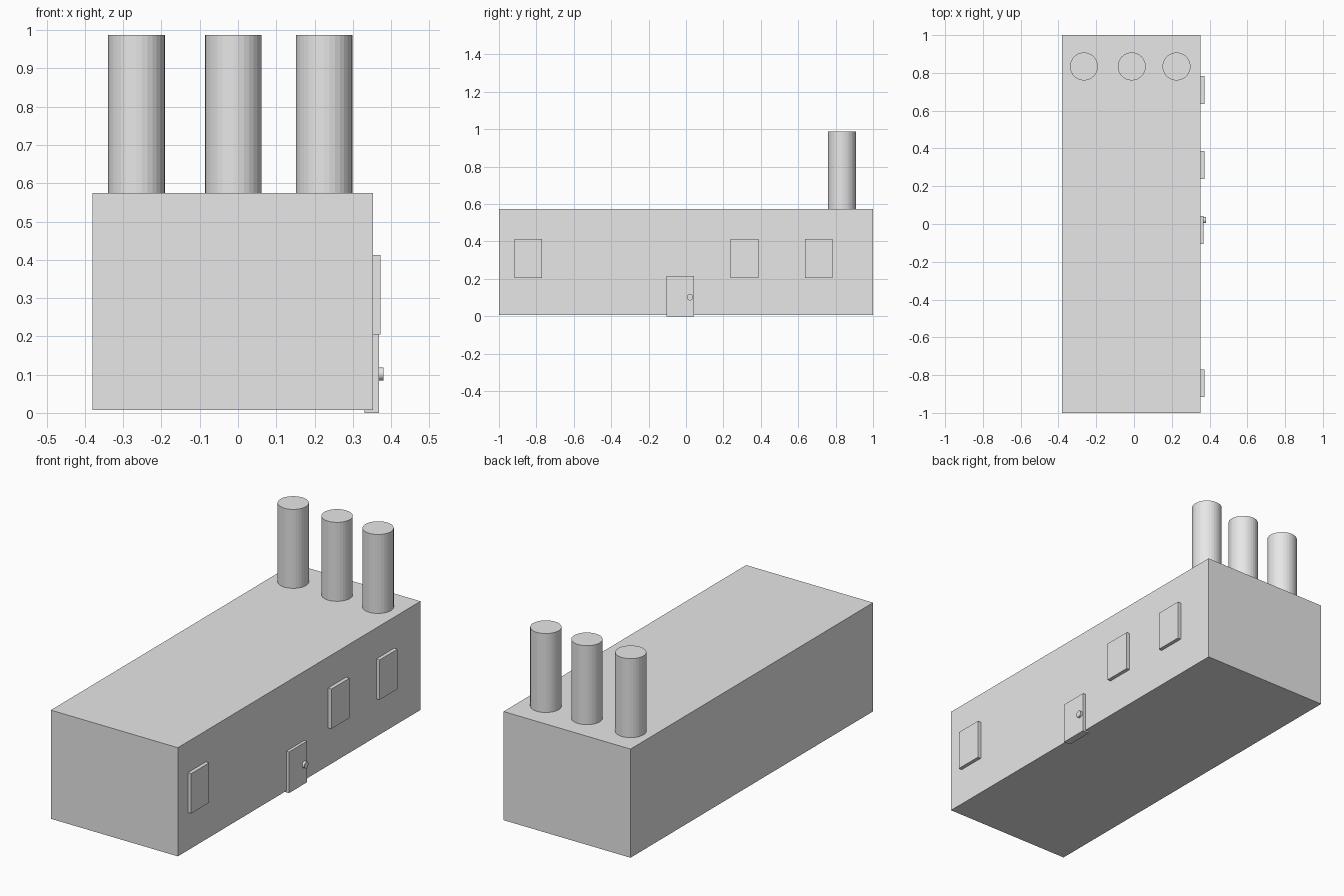
import bpy

if "Cube" in bpy.data.objects:
    bpy.data.objects.remove(bpy.data.objects["Cube"])

grey = bpy.data.materials.new("plain_grey")
grey.diffuse_color = (0.8, 0.8, 0.8, 1)
grey.use_nodes = True
grey.node_tree.nodes["Principled BSDF"].inputs["Base Color"].default_value = grey.diffuse_color


def box(name, x0, x1, y0, y1, z0, z1):
    bpy.ops.mesh.primitive_cube_add(
        size=1, location=((x0 + x1) / 2, (y0 + y1) / 2, (z0 + z1) / 2))
    ob = bpy.context.object
    ob.name = name
    ob.scale = (x1 - x0, y1 - y0, z1 - z0)
    bpy.ops.object.transform_apply(location=False, rotation=False, scale=True)
    ob.data.materials.append(grey)


def cylinder(name, radius, depth, location, rotation=(0, 0, 0)):
    bpy.ops.mesh.primitive_cylinder_add(
        vertices=32, radius=radius, depth=depth,
        location=location, rotation=rotation)
    ob = bpy.context.object
    ob.name = name
    ob.data.materials.append(grey)


# Main factory hall
WALL = 0.353
box("building", -0.38, WALL, -1, 1, 0.008, 0.575)

# Row of chimneys standing on the roof at the back
for i, x in enumerate((-0.265, -0.012, 0.225)):
    z0, z1 = 0.56, 0.987
    cylinder(f"chimney_{i + 1}", 0.074, z1 - z0, (x, 0.834, (z0 + z1) / 2))

# Window panels on the right wall
for i, y in enumerate((-0.843, 0.313, 0.71)):
    box(f"window_{i + 1}", WALL - 0.02, 0.372, y - 0.074, y + 0.074, 0.205, 0.413)

# Door reaching the ground, with a round knob
box("door", 0.33, 0.368, -0.105, 0.043, 0, 0.215)
cylinder("door_knob", 0.017, 0.02, (0.37, 0.021, 0.102), (0, 1.570796, 0))
